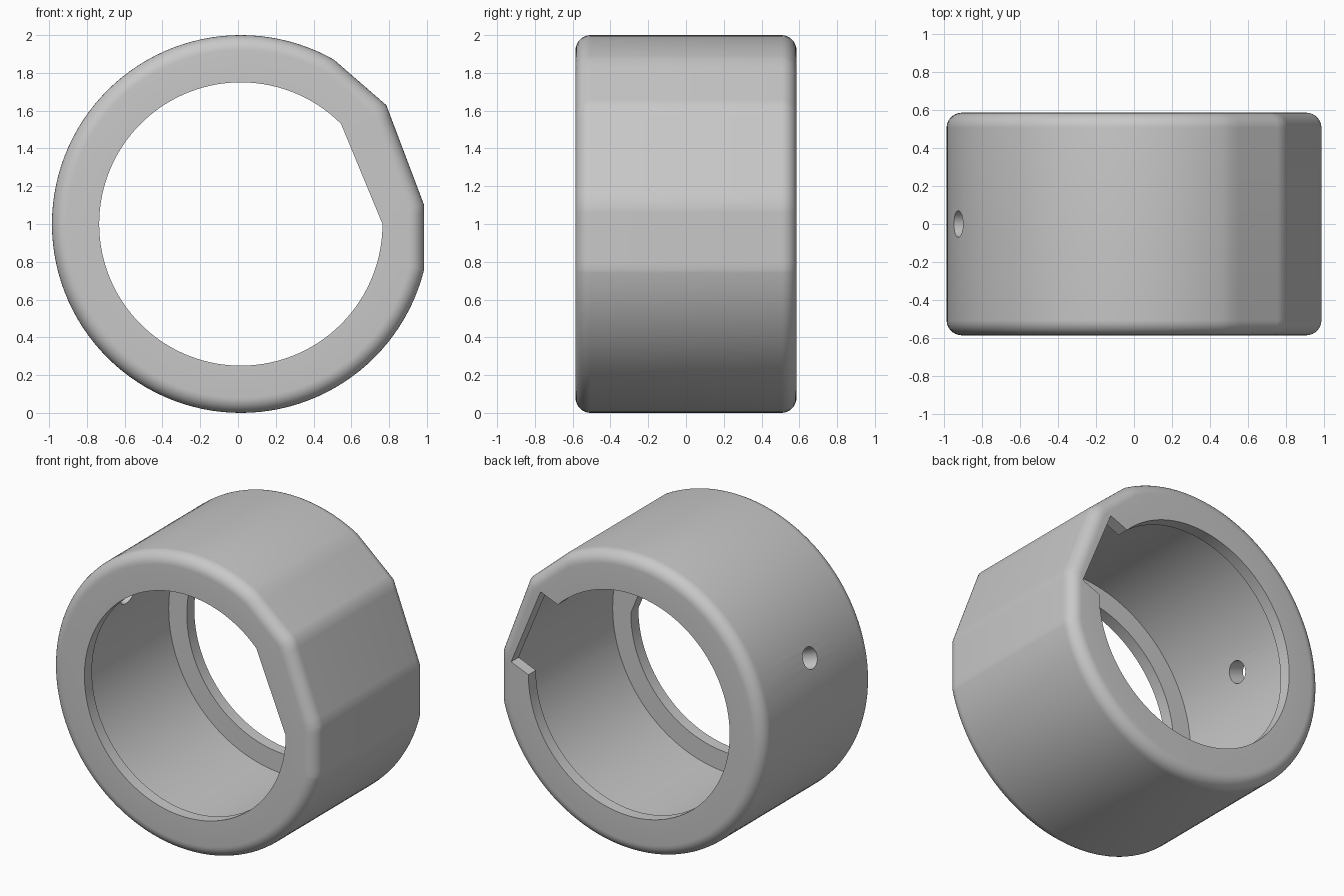
import bpy, bmesh, math
from mathutils import Matrix, Vector

if "Cube" in bpy.data.objects:
    bpy.data.objects.remove(bpy.data.objects["Cube"])

# Main sizes
CX, CZ = 0.015, 1.0            # ring axis
HALF = 0.585                   # half depth along y
R_OUT, R_LIP, R_BORE = 1.0, 0.75, 0.885
LIP, FILLET = 0.08, 0.08
FLATS = [(0.0, 0.97), (20.7, 0.943), (49.05, 0.98)]   # (angle, distance) of outer flats
KEY = 22.5                     # direction of the inner flat and slot
KEY_D = R_LIP * math.cos(math.radians(22.5))
KEY_W = R_LIP * math.sin(math.radians(22.5))
SLOT_D = 0.832
SLOT_A = math.degrees(math.atan2(KEY_W, SLOT_D))


def cosd(a):
    return math.cos(math.radians(a))


def offset(a, b):
    return (a - b + 180) % 360 - 180


# Radius of each section as a function of angle
def outer(a, inset=0.0):
    r = R_OUT - inset
    for fa, d in FLATS:
        c = cosd(offset(a, fa))
        if c > 0.1:
            r = min(r, (d - inset) / c)
    return r


def front_hole(a):
    o = abs(offset(a, KEY))
    return min(R_LIP, KEY_D / cosd(o)) if o < 22.5 else R_LIP


def back_hole(a):
    o = abs(offset(a, KEY))
    if o <= SLOT_A + 1e-4:
        return SLOT_D / cosd(o)
    if o < 22.5:
        return KEY_W / math.sin(math.radians(o))
    return R_LIP


def bore(a):
    return R_BORE


# Angles: even steps plus the exact corners of flats and slot
corners = [0, 45, KEY - SLOT_A, KEY + SLOT_A, 60.5, -14.07]
for (a1, d1), (a2, d2) in zip(FLATS, FLATS[1:]):
    s1, s2 = math.sin(math.radians(a1)), math.sin(math.radians(a2))
    det = cosd(a1) * s2 - cosd(a2) * s1
    corners.append(math.degrees(math.atan2(cosd(a1) * d2 - cosd(a2) * d1, d1 * s2 - d2 * s1)))
corners = [c % 360 for c in corners]
angles = [i * 3.0 for i in range(120)]
angles = [a for a in angles if all(abs(offset(a, c)) > 0.6 for c in corners)]
angles = sorted(angles + corners)

# Closed chain of sections: outside front to back, then inside back to front
STEPS = 8
chain = []
for i in range(STEPS + 1):
    t = math.pi / 2 * i / STEPS
    chain.append((-HALF + FILLET * (1 - math.sin(t)),
                  lambda a, k=FILLET * (1 - math.cos(t)): outer(a, k)))
chain = chain[::-1]
chain += [(-y, f) for y, f in chain[::-1]]
chain += [(HALF, back_hole), (HALF - LIP, back_hole), (HALF - LIP, bore),
          (-HALF + LIP, bore), (-HALF + LIP, front_hole), (-HALF, front_hole)]
# first section must be the rim edge on the front face
half = STEPS + 1
chain = chain[:half][::-1] + chain[half:2 * half][::-1] + chain[2 * half:]
if abs(chain[0][0] + HALF) > 1e-6:
    chain = chain[:half][::-1] + chain[half:2 * half][::-1] + chain[2 * half:]

bm = bmesh.new()
rings = []
for y, f in chain:
    ring = []
    for a in angles:
        r, t = f(a), math.radians(a)
        ring.append(bm.verts.new((CX + r * math.cos(t), y, CZ + r * math.sin(t))))
    rings.append(ring)
n = len(angles)
for i, ring in enumerate(rings):
    nxt = rings[(i + 1) % len(rings)]
    for j in range(n):
        k = (j + 1) % n
        bm.faces.new((ring[j], ring[k], nxt[k], nxt[j]))
bmesh.ops.recalc_face_normals(bm, faces=bm.faces[:])
mesh = bpy.data.meshes.new("ring_housing")
bm.to_mesh(mesh)
bm.free()
ring_housing = bpy.data.objects.new("ring_housing", mesh)
bpy.context.collection.objects.link(ring_housing)

grey = bpy.data.materials.new("plain grey")
grey.diffuse_color = (0.58, 0.58, 0.58, 1)
grey.use_nodes = True
grey.node_tree.nodes["Principled BSDF"].inputs["Base Color"].default_value = grey.diffuse_color
mesh.materials.append(grey)

# Small radial pin hole in the wall
t = math.radians(160)
d = Vector((math.cos(t), 0, math.sin(t)))
bpy.ops.mesh.primitive_cylinder_add(vertices=32, radius=0.07, depth=0.5,
                                    location=Vector((CX, 0, CZ)) + d * 0.95,
                                    rotation=d.to_track_quat('Z', 'Y').to_euler())
cutter = bpy.context.object
cutter.name = "pin_hole_cutter"
cutter.hide_render = True
cutter.data.materials.append(grey)

bpy.ops.object.select_all(action='DESELECT')
ring_housing.select_set(True)
bpy.context.view_layer.objects.active = ring_housing
mod = ring_housing.modifiers.new("pin_hole", 'BOOLEAN')
mod.operation = 'DIFFERENCE'
mod.solver = 'EXACT'
mod.object = cutter
bpy.ops.object.modifier_apply(modifier=mod.name)
bpy.data.objects.remove(cutter)
bpy.ops.object.shade_smooth_by_angle(angle=math.radians(32))
